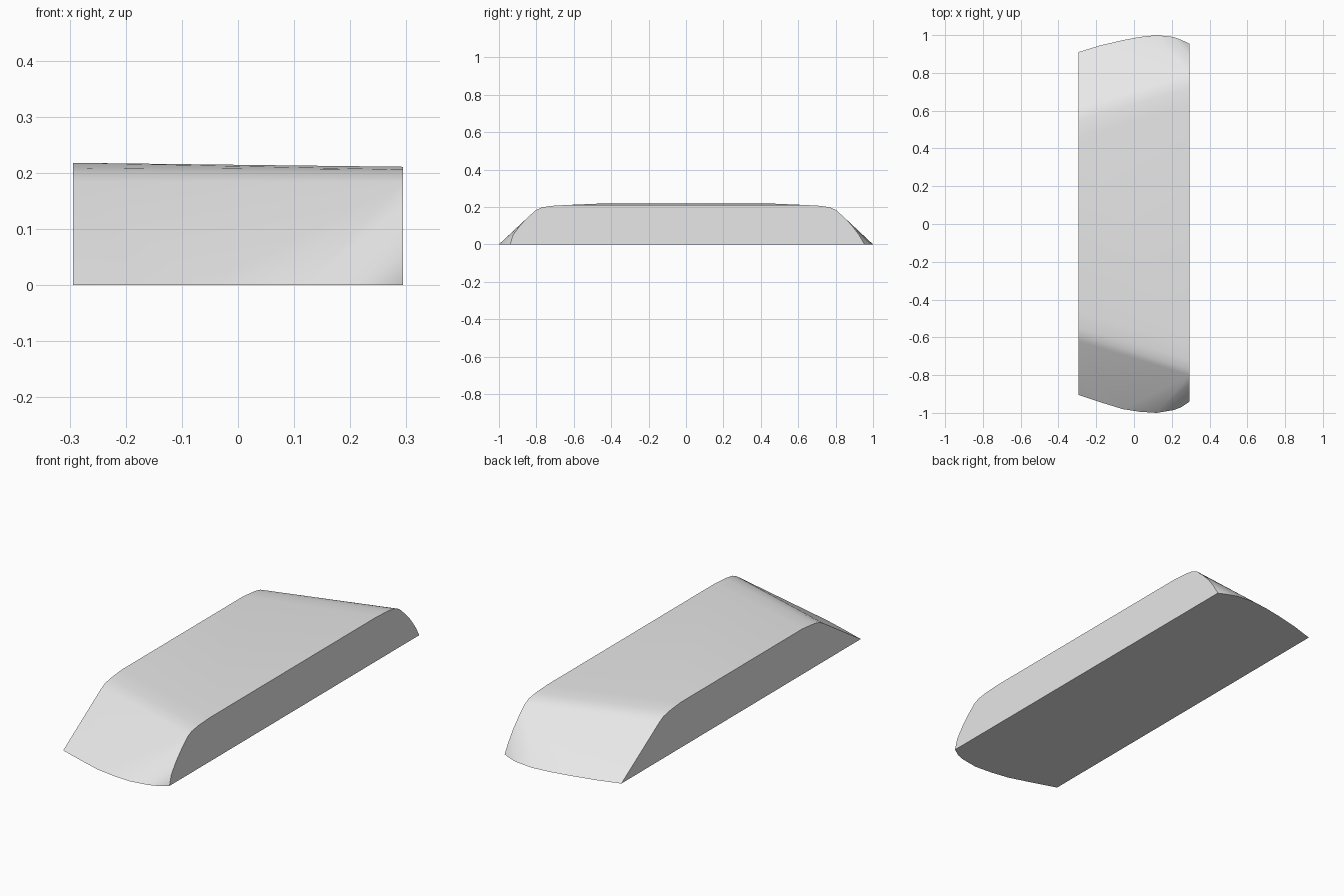
import bpy
import bmesh
import math

cube = bpy.data.objects.get("Cube")
if cube:
    bpy.data.objects.remove(cube, do_unlink=True)

HALF = 0.294

# Curved ends of the base: (x, front y, back y)
base = [(-HALF, -0.905, 0.91), (-0.18, -0.943, 0.945), (-0.06, -0.98, 0.973),
        (0.03, -0.994, 0.99), (0.12, -1.0, 1.0), (0.21, -0.985, 0.99),
        (0.25, -0.97, 0.975), (HALF, -0.94, 0.955)]

# Rounded shoulders of each long side: (distance from centre, height)
straight_side = [(0.62, 0.185), (0.59, 0.2), (0.55, 0.209), (0.46, 0.218)]
curved_side = [(0.925, 0.05), (0.888, 0.1), (0.845, 0.145), (0.802, 0.184),
               (0.77, 0.198), (0.72, 0.206), (0.63, 0.211)]

points = []
for x, front, back in base:
    points += [(x, front, 0), (x, back, 0)]
for x, side in ((-HALF, straight_side), (HALF, curved_side)):
    for y, z in side:
        points += [(x, -y, z), (x, y, z)]

# The block is convex, so wrap the base and shoulder curves in a hull
bm = bmesh.new()
for p in points:
    bm.verts.new(p)
bmesh.ops.convex_hull(bm, input=bm.verts[:])
bmesh.ops.dissolve_limit(bm, angle_limit=math.radians(0.5),
                         verts=bm.verts[:], edges=bm.edges[:])
bmesh.ops.recalc_face_normals(bm, faces=bm.faces[:])
mesh = bpy.data.meshes.new("sloped_block")
bm.to_mesh(mesh)
bm.free()
block = bpy.data.objects.new("sloped_block", mesh)
bpy.context.collection.objects.link(block)

# Plain grey material
grey = bpy.data.materials.new("light_grey")
grey.use_nodes = True
colour = (0.8, 0.8, 0.8, 1)
grey.diffuse_color = colour
for node in grey.node_tree.nodes:
    if node.type == 'BSDF_PRINCIPLED':
        node.inputs["Base Color"].default_value = colour
mesh.materials.append(grey)

# Smooth shoulders, crisp rims
bpy.ops.object.select_all(action='DESELECT')
block.select_set(True)
bpy.context.view_layer.objects.active = block
bpy.ops.object.shade_smooth_by_angle(angle=math.radians(30))
